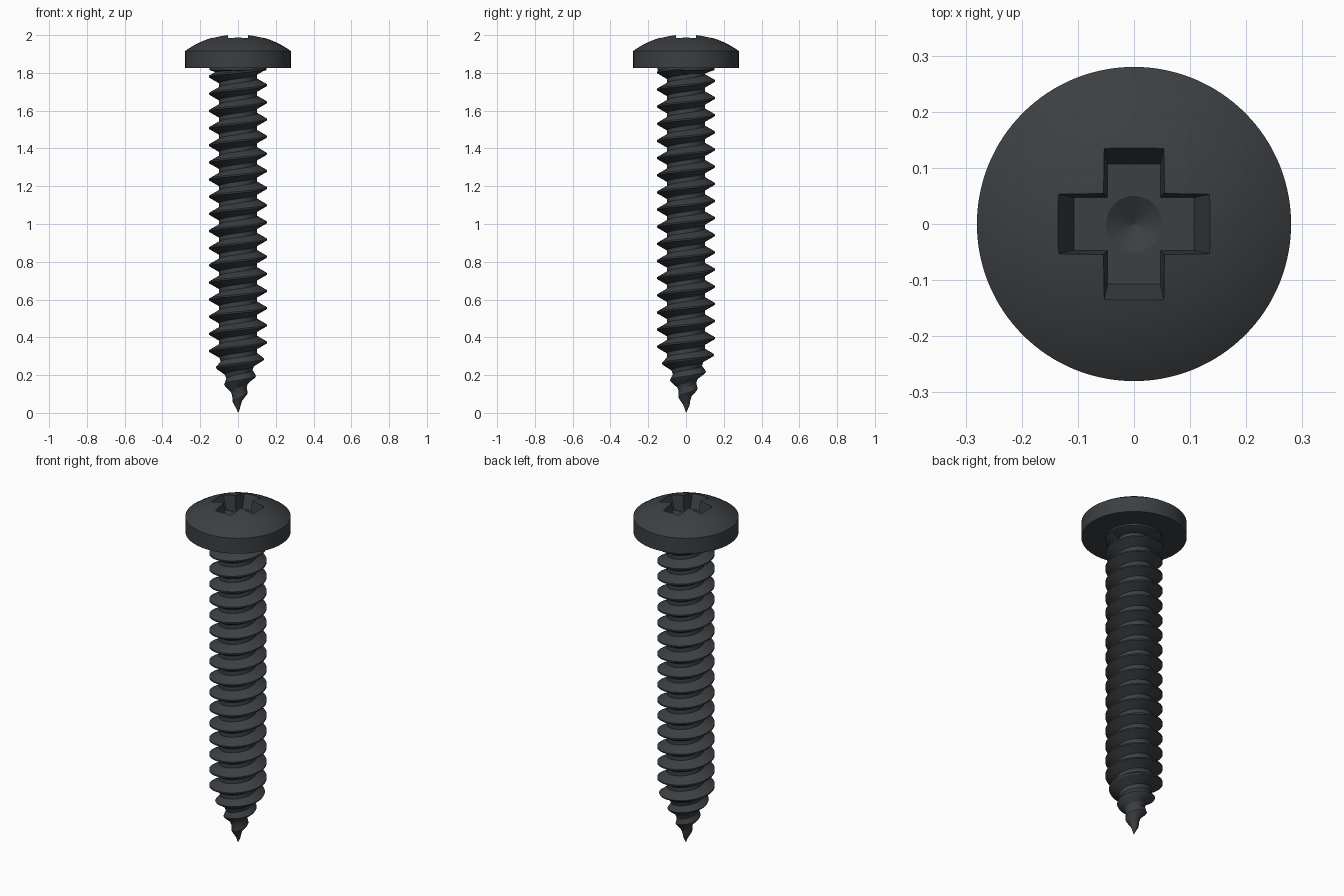
import bpy, bmesh, math

if "Cube" in bpy.data.objects:
    bpy.data.objects.remove(bpy.data.objects["Cube"])

black = bpy.data.materials.new("black_steel")
black.diffuse_color = (0.045, 0.05, 0.055, 1)
black.use_nodes = True
black.node_tree.nodes["Principled BSDF"].inputs["Base Color"].default_value = black.diffuse_color


def make(name, verts, faces, angle=30):
    me = bpy.data.meshes.new(name)
    me.from_pydata(verts, [], faces)
    bm = bmesh.new()
    bm.from_mesh(me)
    bmesh.ops.delete(bm, geom=[v for v in bm.verts if not v.link_faces], context='VERTS')
    bmesh.ops.remove_doubles(bm, verts=bm.verts, dist=1e-5)
    bmesh.ops.recalc_face_normals(bm, faces=bm.faces)
    bm.to_mesh(me)
    bm.free()
    me.materials.append(black)
    ob = bpy.data.objects.new(name, me)
    bpy.context.collection.objects.link(ob)
    smooth(ob, angle)
    return ob


def activate(ob):
    bpy.ops.object.select_all(action='DESELECT')
    ob.select_set(True)
    bpy.context.view_layer.objects.active = ob


def smooth(ob, angle):
    activate(ob)
    bpy.ops.object.shade_smooth_by_angle(angle=math.radians(angle))


def lathe(name, profile, n=96):
    """Closed solid of revolution from (radius, z) points, capped at both ends."""
    verts = [(r * math.cos(2 * math.pi * i / n), r * math.sin(2 * math.pi * i / n), z)
             for r, z in profile for i in range(n)]
    faces = [(j * n + i, j * n + (i + 1) % n, (j + 1) * n + (i + 1) % n, (j + 1) * n + i)
             for j in range(len(profile) - 1) for i in range(n)]
    faces.append(tuple(range(n))[::-1])
    faces.append(tuple(range((len(profile) - 1) * n, len(profile) * n)))
    return make(name, verts, faces)


# Threaded shank: a helical sweep whose neighbouring turns are stitched together
PITCH, N, TURNS, TOP = 0.0908, 48, 23, 1.84
PROFILE = [(-0.034, 0), (-0.004, 1), (0.004, 1), (0.034, 0)]
phase = 0.373 - 6 * PITCH
verts = []
for i in range(TURNS * N):
    a = 2 * math.pi * i / N
    for dz, crest in PROFILE:
        z = max(0, phase + PITCH * i / N + dz)
        r = min(0.153, 0.485 * z) if crest else min(0.10, 0.34 * z)
        verts.append((r * math.cos(a), r * math.sin(a), z))
faces = []
for i in range((TURNS - 1) * N - 1):
    for k in range(4):
        if k < 3:
            f = (i * 4 + k, i * 4 + 4 + k, i * 4 + 5 + k, i * 4 + 1 + k)
        else:
            j = i + N
            f = (i * 4 + 3, i * 4 + 7, j * 4 + 4, j * 4)
        zs = [verts[v][2] for v in f]
        if max(zs) > 0 and max(zs) < TOP + 0.01:
            faces.append(f)
make("threaded_shank", verts, faces)

# Collar where the shank meets the head
lathe("neck_collar", [(0.095, 1.795), (0.15, 1.815), (0.15, 1.83)])

# Domed pan head
R, APEX, RIM = 0.48, 2.006, 0.28
dome = []
for i in range(17):
    r = RIM * (1 - i / 16) + 0.0005
    dome.append((min(r, RIM), APEX - R + math.sqrt(R * R - r * r)))
head = lathe("pan_head", [(RIM, 1.825)] + dome, 128)


# Tapered cross recess with a conical pit in its floor
def cross(length, width, z):
    pts = []
    for q in range(4):
        c, s = [(1, 0), (0, 1), (-1, 0), (0, -1)][q]
        for x, y in [(length, -width), (length, width), (width, width)]:
            pts.append((x * c - y * s, x * s + y * c, z))
    return pts


cv = cross(0.107, 0.047, 1.905) + cross(0.158, 0.058, 2.05)
cf = [tuple(range(12))[::-1], tuple(range(12, 24))]
cf += [(i, (i + 1) % 12, 12 + (i + 1) % 12, 12 + i) for i in range(12)]
recess = make("recess_cutter", cv, cf)
pit = lathe("pit_cutter", [(0.0005, 1.875), (0.05, 1.905), (0.055, 1.908)], 32)
for cutter in (recess, pit):
    cutter.hide_render = True
    mod = head.modifiers.new("cut", 'BOOLEAN')
    mod.operation = 'DIFFERENCE'
    mod.solver = 'EXACT'
    mod.object = cutter
    activate(head)
    bpy.ops.object.modifier_apply(modifier=mod.name)
    bpy.data.objects.remove(cutter)
smooth(head, 25)
